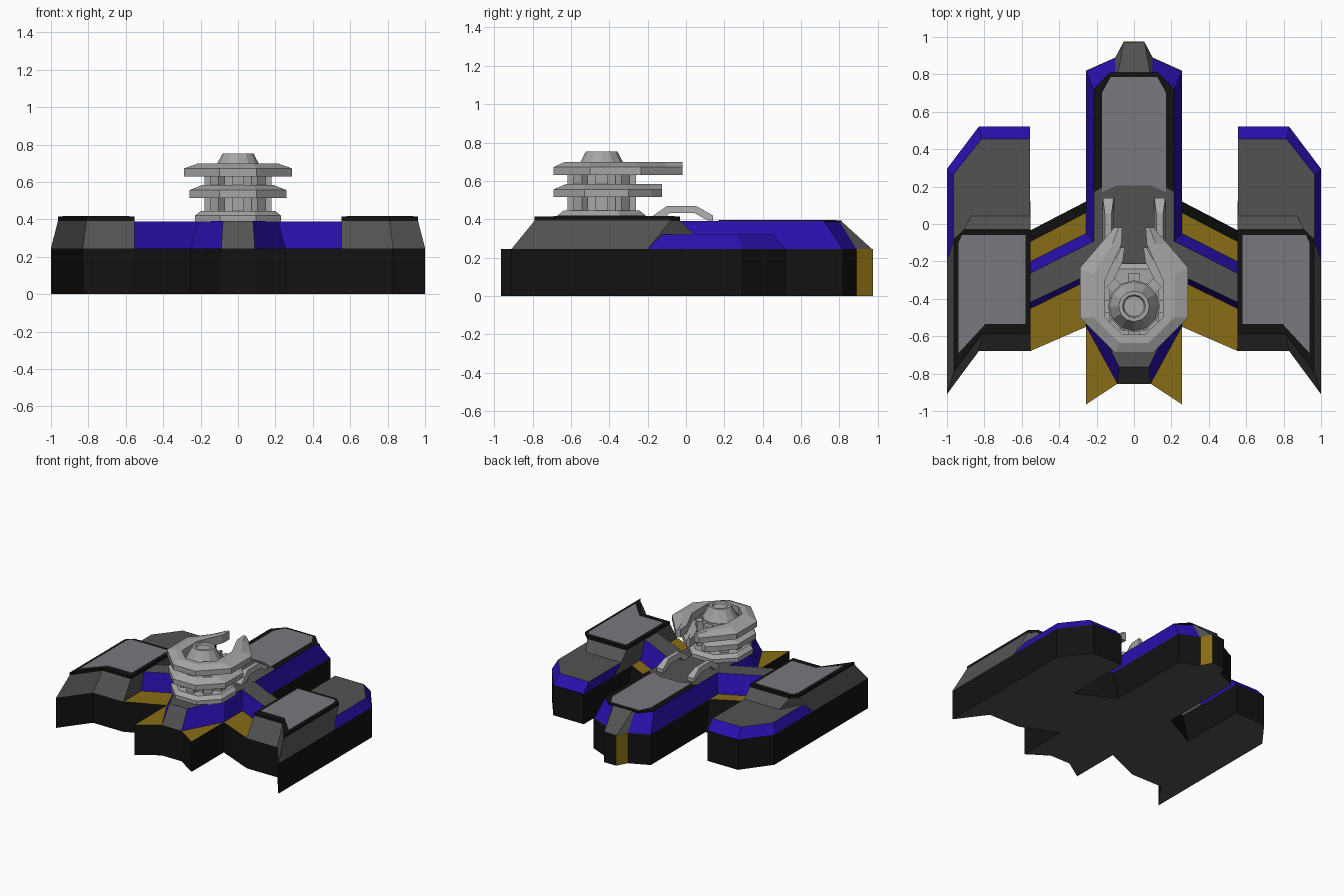
import bpy, bmesh, math

if "Cube" in bpy.data.objects:
    bpy.data.objects.remove(bpy.data.objects["Cube"])


def material(name, rgb):
    m = bpy.data.materials.new(name)
    m.diffuse_color = (*rgb, 1)
    m.use_nodes = True
    m.node_tree.nodes["Principled BSDF"].inputs["Base Color"].default_value = m.diffuse_color
    return m


BLACK = material("black", (0.006, 0.006, 0.006))
GREY = material("dark grey", (0.085, 0.085, 0.085))
BLUE = material("deep blue", (0.022, 0.005, 0.42))
GOLD = material("dull gold", (0.25, 0.15, 0.008))
PANEL = material("panel grey", (0.19, 0.19, 0.21))
STEEL = material("light steel", (0.38, 0.38, 0.38))
CY = -0.44  # turret centre along y


def finish(name, bm, mats, rule=None):
    bmesh.ops.recalc_face_normals(bm, faces=bm.faces[:])
    if rule:
        for f in bm.faces:
            f.material_index = rule(f.normal, f.calc_center_median())
    me = bpy.data.meshes.new(name)
    bm.to_mesh(me)
    bm.free()
    for m in mats:
        me.materials.append(m)
    ob = bpy.data.objects.new(name, me)
    bpy.context.collection.objects.link(ob)
    return ob


def loft(name, layers, mats, rule=None):
    """Stack of (outline, z) layers with equal point counts, capped at both ends."""
    bm = bmesh.new()
    loops = [[bm.verts.new((x, y, z)) for x, y in pts] for pts, z in layers]
    n = len(loops[0])
    for a, b in zip(loops, loops[1:]):
        for i in range(n):
            j = (i + 1) % n
            bm.faces.new((a[i], a[j], b[j], b[i]))
    bm.faces.new(loops[0][::-1])
    bm.faces.new(loops[-1])
    return finish(name, bm, mats, rule)


def sym(half):
    return half + [(-x, y) for x, y in reversed(half)]


def side(pts, s):
    return [(x * s, y) for x, y in pts]


def ngon(r, n, turn=0.0):
    return [(r * math.cos(turn + 2 * math.pi * i / n), CY + r * math.sin(turn + 2 * math.pi * i / n))
            for i in range(n)]


def top_or_side(n, c):
    return 1 if n.z > 0.9 else 0


# Central lower body: black walls, gold ledges, grey underside, gold tip cheeks
base = [(.055, .975), (.1, .89), (.257, .82), (.257, .12), (.556, -.035),
        (.556, -.68), (.257, -.55), (.257, -.965), (.09, -.855)]
ledge = list(base)
ledge[3], ledge[4] = (.257, .06), (.556, -.095)


def base_rule(n, c):
    if n.z < -0.9:
        return 2
    return 1 if n.z > 0.9 or (c.y > .9 and abs(n.x) > .6) else 0


loft("central_base", [(sym(base), 0), (sym(ledge), .245)], [BLACK, GOLD, GREY], base_rule)

# Central upper hull: blue slopes, grey top, nose and tail
low = [(.055, .975), (.1, .89), (.257, .82), (.257, -.55), (.09, -.855)]
high = [(.085, .81), (.1, .8), (.215, .72), (.215, -.48), (.08, -.765)]
loft("central_hull", [(sym(low), .24), (sym(high), .39)], [BLUE, GREY],
     lambda n, c: 1 if n.z > .9 or abs(c.x) < .1 else 0)

# Rear deck frame and panel
loft("rear_frame", [(sym([(.13, .81), (.215, .72), (.215, .17), (.1, .235)]), z) for z in (.385, .394)], [BLACK])
loft("rear_panel", [(sym([(.125, .785), (.172, .7), (.172, .17), (.09, .207)]), z) for z in (.388, .397)], [PANEL])

for s, tag in ((1, "right"), (-1, "left")):
    # Wing ridge joining the hull to the pod
    loft(tag + "_wing_ridge",
         [(side([(.2, -.02), (.557, -.2), (.557, -.455), (.2, -.28)], s), .24),
          (side([(.2, -.085), (.557, -.265), (.557, -.42), (.2, -.25)], s), .3895)],
         [BLUE, GREY], top_or_side)
    # Pod walls
    pod = [(.556, .52), (.83, .52), (1, .295), (1, -.91), (.83, -.68), (.556, -.68)]
    loft(tag + "_pod_base", [(side(pod, s), 0), (side(pod, s), .245)], [BLACK, GREY],
         lambda n, c: 1 if abs(n.z) > .9 else 0)
    # Low rear deck of the pod
    loft(tag + "_pod_deck",
         [(side([(.556, .52), (.83, .52), (1, .295), (1, -.2), (.8, -.3), (.556, -.1)], s), .245),
          (side([(.556, .455), (.815, .455), (.965, .265), (.965, -.2), (.8, -.3), (.556, -.1)], s), .32)],
         [BLUE, GREY], top_or_side)
    # Raised front block of the pod
    rim = [(.554, -.585), (.81, -.585), (.963, -.79), (.963, -.08), (.91, -.03), (.554, -.03)]
    loft(tag + "_pod_block",
         [(side([(.554, -.68), (.83, -.68), (1, -.91), (1.0, -.2), (.83, .12), (.554, .12)], s), .245),
          (side(rim, s), .392)], [GREY])
    loft(tag + "_pod_frame", [(side(rim, s), .39), (side(rim, s), .414)], [BLACK])
    glass = [(.58, -.535), (.795, -.535), (.938, -.69), (.938, -.1), (.92, -.06), (.58, -.06)]
    loft(tag + "_pod_panel", [(side(glass, s), .41), (side(glass, s), .417)], [PANEL])

    # Arched clamp on the hull behind the turret
    arch = [(-.19, .39), (-.17, .42), (-.1, .468), (.055, .468), (.14, .42), (.14, .39),
            (.11, .395), (.045, .432), (-.085, .432), (-.13, .39)]
    bm = bmesh.new()
    ends = [[bm.verts.new((s * x, y, z)) for y, z in arch] for x in (.108, .168)]
    for i in range(len(arch)):
        j = (i + 1) % len(arch)
        bm.faces.new((ends[0][i], ends[0][j], ends[1][j], ends[1][i]))
    bm.faces.new(ends[0])
    bm.faces.new(ends[1])
    for v in bm.verts:  # narrow the crest of the arch
        if v.co.z > .45:
            v.co.x = s * (.138 + (abs(v.co.x) - .138) * .6)
    finish(tag + "_clamp", bm, [STEEL])

# Turret foot, core and cap
T = math.pi / 8
loft("turret_foot", [(ngon(.249, 8, T), .385), (ngon(.249, 8, T), .42), (ngon(.215, 8, T), .445)], [STEEL])
loft("turret_core", [(ngon(.14, 12), .44), (ngon(.14, 12), .66)], [STEEL])
loft("turret_cap", [(ngon(.135, 12), .655), (ngon(.11, 12), .7), (ngon(.082, 12), .753),
                    (ngon(.062, 12), .753), (ngon(.055, 12), .738)], [STEEL])

# Upright ribs around the core
for k in range(8):
    a = k * math.pi / 4
    ca, sa = math.cos(a), math.sin(a)
    box = [(r * ca - w * sa, CY + r * sa + w * ca)
           for r, w in ((.1, -.032), (.178, -.032), (.178, .032), (.1, .032))]
    loft("core_rib_%d" % (k + 1), [(box, .44), (box, .645)], [STEEL])


# Horseshoe rings, open to the rear
def horseshoe(name, outer, inner, z0, z1, z2):
    bm = bmesh.new()
    rows = []
    for (ox, oy), (ix, iy) in zip(sym(outer), sym(inner)):
        tx, ty = ox + (ix - ox) * .55, oy + (iy - oy) * .55
        rows.append([bm.verts.new(p) for p in
                     ((ox, oy, z0), (ox, oy, z1), (tx, ty, z2), (ix, iy, z2), (ix, iy, z0))])
    for a, b in zip(rows, rows[1:]):
        for i in range(5):
            j = (i + 1) % 5
            bm.faces.new((a[i], a[j], b[j], b[i]))
    bm.faces.new(rows[0])
    bm.faces.new(rows[-1])
    finish(name, bm, [STEEL])


horseshoe("upper_ring", [(.105, -.018), (.175, -.1), (.29, -.235), (.29, -.5), (.1, -.69)],
          [(.062, -.018), (.068, -.11), (.155, -.3), (.155, -.5), (.06, -.59)], .63, .672, .698)
horseshoe("lower_ring", [(.085, -.125), (.15, -.18), (.26, -.3), (.26, -.53), (.1, -.69)],
          [(.05, -.125), (.06, -.2), (.13, -.34), (.13, -.52), (.06, -.57)], .515, .556, .584)
